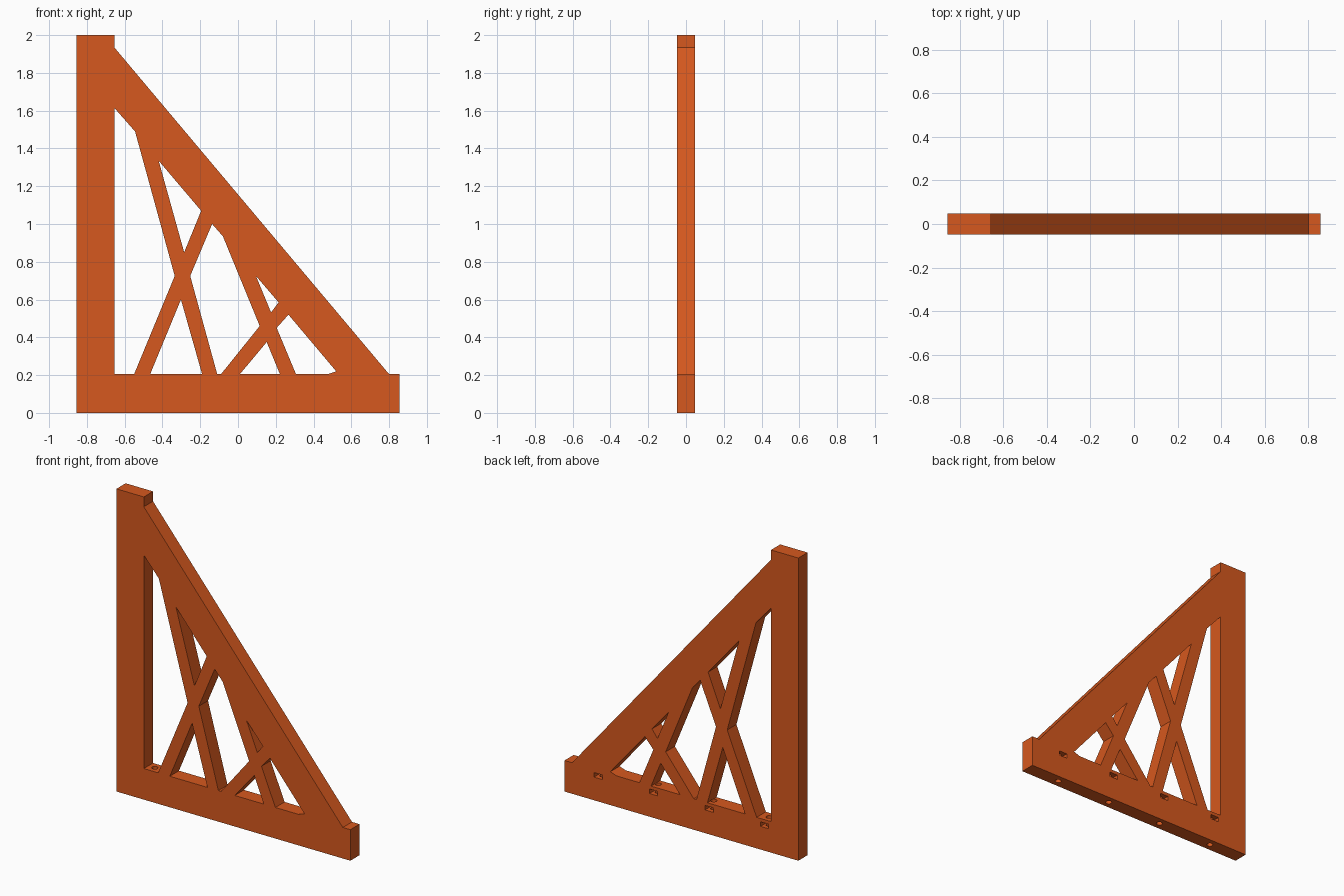
import bpy, bmesh
from mathutils import Matrix

if "Cube" in bpy.data.objects:
    bpy.data.objects.remove(bpy.data.objects["Cube"])

HALF = 0.048        # half thickness of the plate
BOLT_X = (-0.608, -0.203, 0.203, 0.608)


def make_object(name, bm):
    bmesh.ops.recalc_face_normals(bm, faces=bm.faces)
    mesh = bpy.data.meshes.new(name)
    bm.to_mesh(mesh)
    bm.free()
    ob = bpy.data.objects.new(name, mesh)
    bpy.context.collection.objects.link(ob)
    return ob


def prism(bm, outline, half):
    """Extrude an x-z outline along y."""
    front = bm.faces.new([bm.verts.new((x, -half, z)) for x, z in outline])
    side = bmesh.ops.extrude_face_region(bm, geom=[front], use_keep_orig=True)
    verts = [v for v in side["geom"] if isinstance(v, bmesh.types.BMVert)]
    bmesh.ops.translate(bm, verts=verts, vec=(0, 2 * half, 0))


def cut(target, cutter):
    cutter.hide_render = True
    mod = target.modifiers.new("cut", 'BOOLEAN')
    mod.operation = 'DIFFERENCE'
    mod.solver = 'EXACT'
    mod.object = cutter
    bpy.context.view_layer.objects.active = target
    bpy.ops.object.modifier_apply(modifier=mod.name)
    bpy.data.objects.remove(cutter, do_unlink=True)


# Plate silhouette: upright, base and diagonal brace
bm = bmesh.new()
prism(bm, [(-0.855, 0), (0.855, 0), (0.855, 0.205), (0.80, 0.205),
           (-0.655, 1.935), (-0.655, 2), (-0.855, 2)], HALF)
bracket = make_object("truss_bracket", bm)

# Openings between the crossing struts
openings = [
    [(-0.655, 0.205), (-0.55, 0.205), (-0.335, 0.725), (-0.545, 1.49), (-0.655, 1.615)],
    [(-0.42, 1.335), (-0.285, 0.85), (-0.195, 1.07)],
    [(-0.465, 0.205), (-0.19, 0.205), (-0.302, 0.60)],
    [(-0.11, 0.205), (-0.09, 0.205), (0.115, 0.46), (-0.08, 0.935),
     (-0.137, 1.0), (-0.253, 0.725)],
    [(0.095, 0.725), (0.175, 0.532), (0.215, 0.585)],
    [(0.01, 0.205), (0.222, 0.205), (0.152, 0.375)],
    [(0.205, 0.45), (0.307, 0.205), (0.475, 0.205), (0.52, 0.22), (0.267, 0.52)],
]
bm = bmesh.new()
for outline in openings:
    prism(bm, outline, 0.1)
cut(bracket, make_object("opening_cutter", bm))

# Vertical bolt holes through the base
bm = bmesh.new()
for x in BOLT_X:
    bmesh.ops.create_cone(bm, cap_ends=True, segments=24, radius1=0.019, radius2=0.019,
                          depth=0.257, matrix=Matrix.Translation((x, 0, 0.0785)))
cut(bracket, make_object("bolt_cutter", bm))

# Nut slots opening on the back face
bm = bmesh.new()
for x in BOLT_X:
    bmesh.ops.create_cube(bm, size=1, matrix=Matrix.Translation((x, 0.02, 0.168))
                          @ Matrix.Diagonal((0.06, 0.10, 0.03, 1)))
cut(bracket, make_object("nut_slot_cutter", bm))

# Orange finish
mat = bpy.data.materials.new("orange")
mat.diffuse_color = (0.67, 0.098, 0.013, 1)
mat.use_nodes = True
mat.node_tree.nodes["Principled BSDF"].inputs["Base Color"].default_value = mat.diffuse_color
bracket.data.materials.clear()
bracket.data.materials.append(mat)
